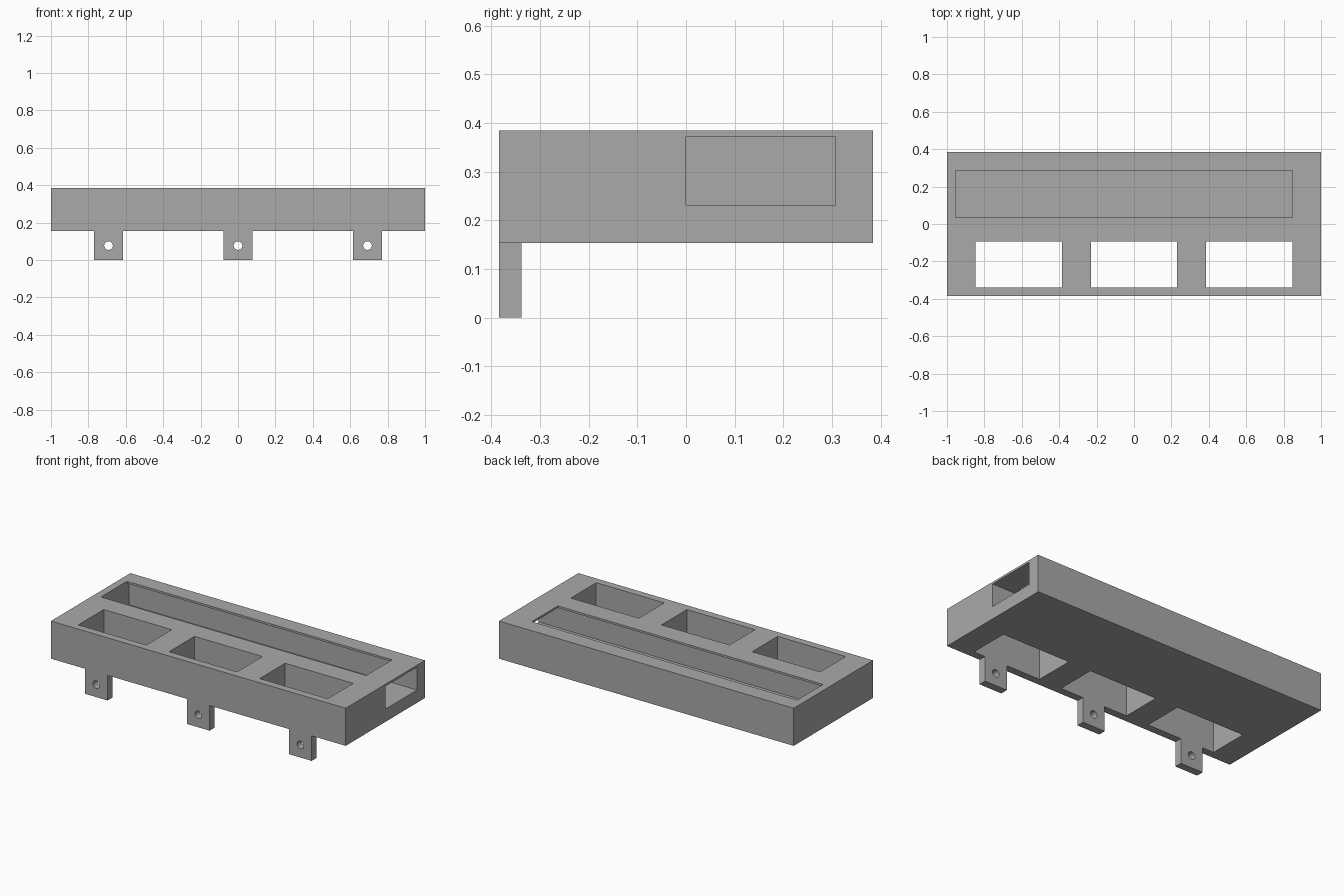
import bpy
import bmesh
import math
from mathutils import Matrix, Vector

default_cube = bpy.data.objects.get("Cube")
if default_cube:
    bpy.data.objects.remove(default_cube, do_unlink=True)

U = 2 / 13                   # module: the tray is 13 x 5 x 1.5 modules
FRONT, BACK = -2.5 * U, 2.5 * U
BASE, TOP = U, 2.5 * U       # slab underside and top
WALL = 0.3 * U               # front wall and tab thickness

grey = bpy.data.materials.new("plain grey")
grey.use_nodes = True
colour = (0.4, 0.4, 0.4, 1)
grey.diffuse_color = colour
grey.node_tree.nodes["Principled BSDF"].inputs["Base Color"].default_value = colour


def add_object(name, bm):
    mesh = bpy.data.meshes.new(name)
    bm.to_mesh(mesh)
    bm.free()
    mesh.materials.append(grey)
    obj = bpy.data.objects.new(name, mesh)
    bpy.context.collection.objects.link(obj)
    return obj


def box(name, x0, x1, y0, y1, z0, z1):
    lo, hi = Vector((x0, y0, z0)), Vector((x1, y1, z1))
    bm = bmesh.new()
    bmesh.ops.create_cube(bm, size=1, matrix=Matrix.Translation((lo + hi) / 2)
                          @ Matrix.Diagonal((*(hi - lo), 1)))
    return add_object(name, bm)


def rod(name, x, y, z, radius, length):
    bm = bmesh.new()
    bmesh.ops.create_cone(bm, cap_ends=True, segments=32, radius1=radius,
                          radius2=radius, depth=length,
                          matrix=Matrix.Translation((x, y, z))
                          @ Matrix.Rotation(math.pi / 2, 4, 'X'))
    return add_object(name, bm)


def combine(target, other, operation):
    mod = target.modifiers.new(operation.lower(), 'BOOLEAN')
    mod.object, mod.operation, mod.solver = other, operation, 'EXACT'
    bpy.context.view_layer.objects.active = target
    bpy.ops.object.modifier_apply(modifier=mod.name)
    bpy.data.objects.remove(other, do_unlink=True)


# Main slab
tray = box("tray_body", -1, 1, FRONT, BACK, BASE, TOP)

# Hanging mounting tabs, flush with the front
for x in (-4.5 * U, 0, 4.5 * U):
    combine(tray, box("tab", x - U / 2, x + U / 2, FRONT, FRONT + WALL, 0, BASE), 'UNION')

# Screw holes through the tabs
for x in (-4.5 * U, 0, 4.5 * U):
    combine(tray, rod("hole_cutter", x, FRONT + WALL / 2, U / 2, 0.15 * U, U), 'DIFFERENCE')

# Three pockets right through the slab
for i in range(3):
    x = -1 + (1 + 4 * i) * U
    combine(tray, box("pocket_cutter", x, x + 3 * U, FRONT + WALL, FRONT + 1.9 * U,
                      BASE - 0.02, TOP + 0.1), 'DIFFERENCE')

# Long channel, open at the left end
channel_end = -1 + WALL
combine(tray, box("channel_cutter", channel_end, 1.1, 0, 2 * U, 0.232, 0.372), 'DIFFERENCE')

# Narrower slot from the top into the channel
combine(tray, box("slot_cutter", channel_end, 1 - U, 0.034, 0.286, 0.3, TOP + 0.1), 'DIFFERENCE')
